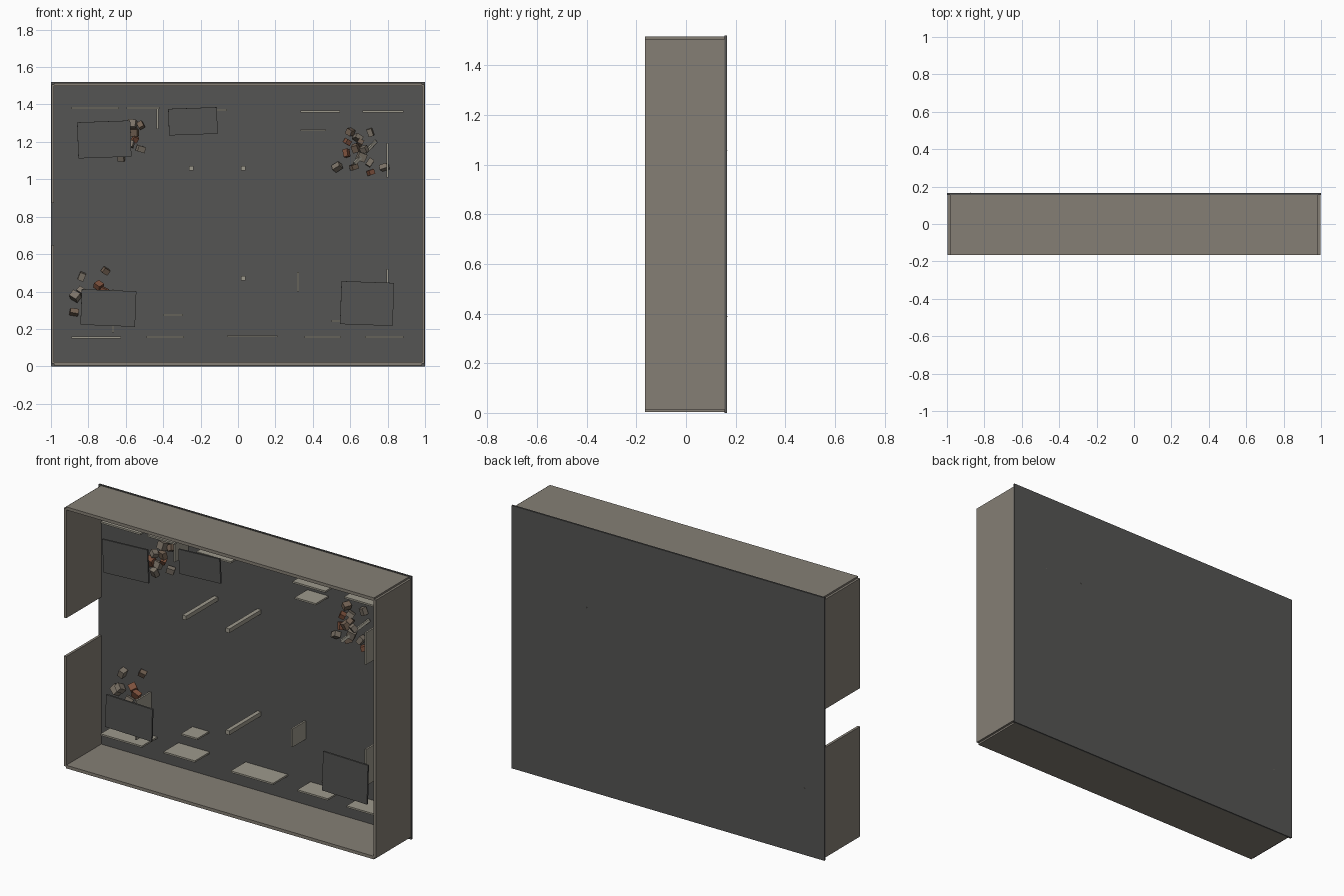
import bpy, math, random
from mathutils import Vector

random.seed(4)


def material(name, rgb):
    m = bpy.data.materials.new(name)
    m.diffuse_color = (*rgb, 1)
    return m


DARK = material("dark_concrete", (0.09, 0.09, 0.087))
WALL = material("wall_plaster", (0.235, 0.212, 0.178))
PALE = material("pale_concrete", (0.34, 0.32, 0.265))
RUBBLE = [material("rubble_brown", (0.17, 0.12, 0.085)),
          material("rubble_grey", (0.2, 0.17, 0.135)),
          material("rubble_brick", (0.2, 0.08, 0.045))]


def box(name, centre, size, mat, rot=(0, 0, 0)):
    bpy.ops.mesh.primitive_cube_add(size=1, location=centre, rotation=rot)
    o = bpy.context.object
    o.name = name
    o.scale = size
    o.data.materials.append(mat)
    return o


def span(name, x, y, z, mat):
    """Box given by its (min, max) on each axis."""
    lo, hi = Vector((x[0], y[0], z[0])), Vector((x[1], y[1], z[1]))
    return box(name, (lo + hi) / 2, hi - lo, mat)


# Base slab and surrounding walls, with the doorway gap on the left
FLOOR = 0.155
span("base_slab", (-1, 1), (FLOOR, 0.165), (0, 1.52), DARK)
DEEP = (-0.165, FLOOR)
span("lower_wall", (-0.985, 0.985), DEEP, (0.004, 0.022), WALL)
span("upper_wall", (-0.985, 0.985), DEEP, (1.498, 1.516), WALL)
span("right_wall", (0.983, 0.998), DEEP, (0.014, 1.506), WALL)
span("left_wall_lower", (-0.998, -0.983), DEEP, (0.014, 0.65), WALL)
span("left_wall_upper", (-0.998, -0.983), DEEP, (0.872, 1.506), WALL)

# Low partitions running along x: x start, x end, z, y of free edge
for x0, x1, z, y in [
        (-0.89, -0.625, 0.155, 0.015), (-0.49, -0.29, 0.157, 0.02),
        (-0.06, 0.21, 0.161, 0.02), (0.355, 0.55, 0.157, 0.035),
        (0.68, 0.885, 0.157, 0.02), (-0.40, -0.295, 0.274, 0.05),
        (0.50, 0.62, 0.242, 0.05), (-0.89, -0.635, 1.382, 0.015),
        (-0.595, -0.42, 1.382, 0.02), (-0.28, -0.06, 1.37, 0.02),
        (0.335, 0.545, 1.362, 0.02), (0.665, 0.885, 1.362, 0.02),
        (0.335, 0.47, 1.262, 0.04)]:
    span("partition_across", (x0, x1), (y, FLOOR), (z - 0.005, z + 0.005), PALE)

# Low partitions running along z: x, z start, z end, y of free edge
for x, z0, z1, y in [(-0.43, 1.27, 1.385, 0.03), (0.80, 1.01, 1.195, 0.02),
                     (0.32, 0.40, 0.505, 0.035), (0.80, 0.31, 0.52, 0.02),
                     (-0.668, 0.182, 0.41, 0.02)]:
    span("partition_upright", (x - 0.005, x + 0.005), (y, FLOOR), (z0, z1), PALE)

# Square columns
for x, z in [(-0.25, 1.06), (0.027, 1.06), (0.027, 0.47)]:
    span("column", (x - 0.012, x + 0.012), (-0.135, FLOOR),
         (z - 0.012, z + 0.012), PALE)

# Slightly skewed roof remnants over the corners
for x, z, w, h, a in [(-0.715, 1.213, 0.284, 0.193, -2), (-0.241, 1.31, 0.26, 0.142, -2),
                      (-0.693, 0.312, 0.292, 0.19, 2.2), (0.69, 0.336, 0.282, 0.23, 2)]:
    box("roof_remnant", (x, -0.003, z), (w, 0.01, h), DARK,
        (math.radians(1), math.radians(a), math.radians(1.5)))

# Rubble heaps: pile centre, then chunk positions in x, z
HEAPS = [
    ((-0.60, 1.22), [(-0.52, 1.29), (-0.565, 1.295), (-0.55, 1.215), (-0.52, 1.162),
                     (-0.555, 1.25), (-0.625, 1.12), (-0.62, 1.2), (-0.6, 1.25),
                     (-0.65, 1.17), (-0.58, 1.19)]),
    ((0.65, 1.15), [(0.60, 1.253), (0.708, 1.25), (0.585, 1.2), (0.64, 1.222),
                    (0.63, 1.167), (0.675, 1.16), (0.58, 1.14), (0.53, 1.066),
                    (0.62, 1.066), (0.705, 1.09), (0.71, 1.037), (0.782, 1.065),
                    (0.65, 1.193), (0.66, 1.12)]),
    ((-0.76, 0.38), [(-0.708, 0.51), (-0.835, 0.48), (-0.745, 0.432), (-0.87, 0.375),
                     (-0.876, 0.29), (-0.835, 0.4), (-0.72, 0.4), (-0.76, 0.36),
                     (-0.79, 0.33), (-0.7, 0.36)])]
for (cx, cz), chunks in HEAPS:
    for i, (x, z) in enumerate(chunks):
        rise = max(0, 0.06 - 0.5 * math.hypot(x - cx, z - cz))
        size = [random.uniform(0.026, 0.046) for _ in range(3)]
        box("rubble_chunk", (x, 0.138 - rise, z), size, RUBBLE[(0, 1, 2, 1)[i % 4]],
            [random.uniform(-0.6, 0.6) for _ in range(3)])

# Fallen beam leaning on the right heap
a, b = Vector((0.622, 0.055, 1.083)), Vector((0.737, 0.15, 1.203))
beam = box("fallen_beam", (a + b) / 2, (0.015, 0.015, (b - a).length), PALE)
beam.rotation_euler = (b - a).to_track_quat('Z', 'Y').to_euler()
